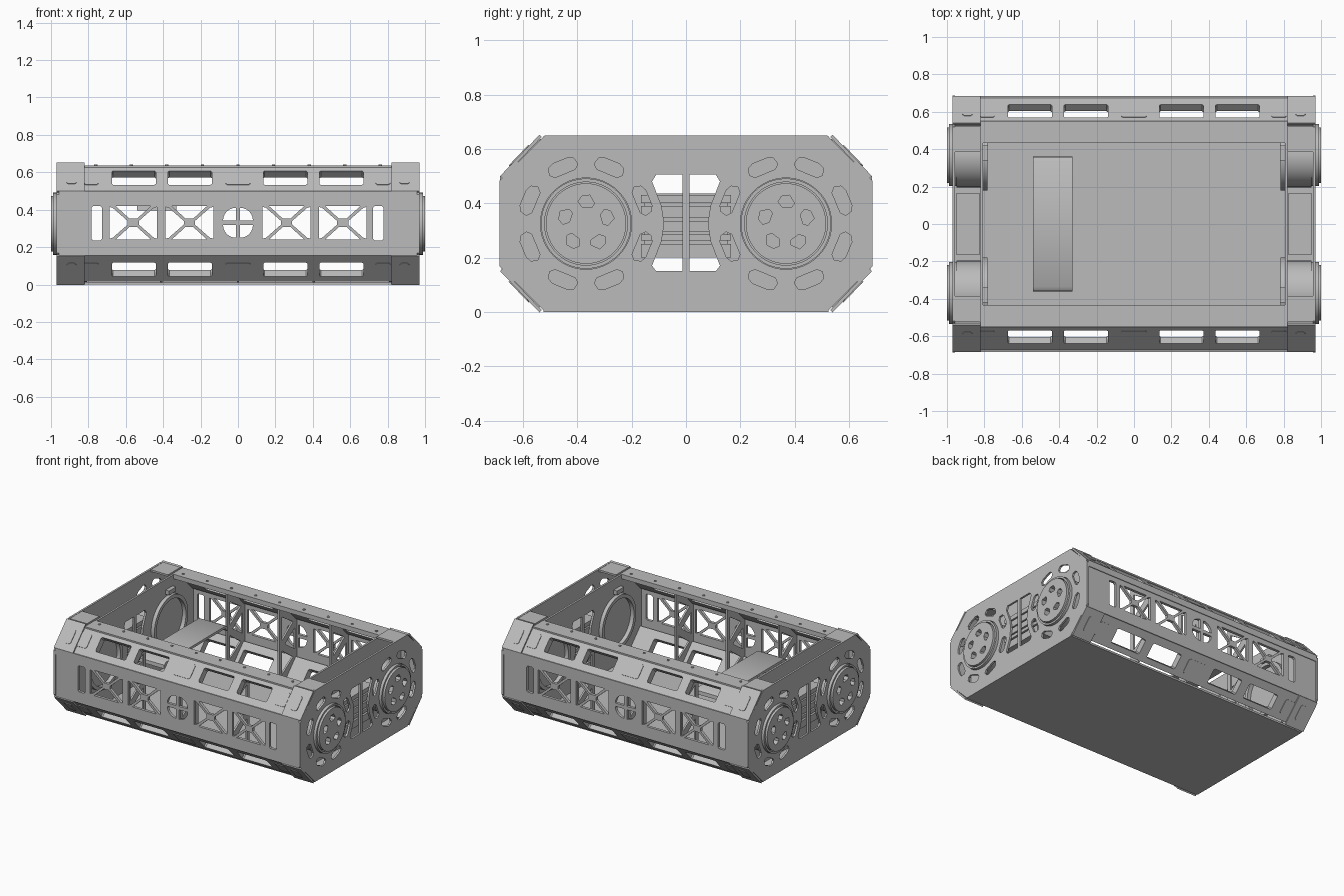
import bpy, bmesh, math
from mathutils import Matrix, Vector

if "Cube" in bpy.data.objects:
    bpy.data.objects.remove(bpy.data.objects["Cube"])

grey = bpy.data.materials.new("light_grey_metal")
grey.use_nodes = True
grey.diffuse_color = (0.5, 0.5, 0.5, 1)
grey.node_tree.nodes["Principled BSDF"].inputs["Base Color"].default_value = (0.5, 0.5, 0.5, 1)

X, Y, Z = Vector((1, 0, 0)), Vector((0, 1, 0)), Vector((0, 0, 1))
MID = 0.325          # middle height
AXLE = 0.368         # wheel distance from the middle
SIDES = (-1, 1)


def add(name, mesh):
    ob = bpy.data.objects.new(name, mesh)
    bpy.context.collection.objects.link(ob)
    mesh.materials.clear()
    mesh.materials.append(grey)
    return ob


def plate(name, outline, holes, thick, origin, u, v):
    """Flat sheet with cut-outs, drawn in the u/v plane and centred on it."""
    curve = bpy.data.curves.new(name, 'CURVE')
    curve.dimensions, curve.fill_mode = '2D', 'BOTH'
    curve.extrude = thick / 2
    for loop in [outline] + holes:
        spline = curve.splines.new('POLY')
        spline.points.add(len(loop) - 1)
        for p, (a, b) in zip(spline.points, loop):
            p.co = (a, b, 0, 1)
        spline.use_cyclic_u = True
    temp = bpy.data.objects.new("temp", curve)
    bpy.context.collection.objects.link(temp)
    graph = bpy.context.evaluated_depsgraph_get()
    mesh = bpy.data.meshes.new_from_object(temp.evaluated_get(graph))
    bpy.data.objects.remove(temp)
    frame = Matrix((u, v, u.cross(v))).transposed().to_4x4()
    mesh.transform(Matrix.Translation(origin) @ frame)
    bm = bmesh.new()
    bm.from_mesh(mesh)
    bmesh.ops.remove_doubles(bm, verts=bm.verts, dist=0.0001)
    bmesh.ops.recalc_face_normals(bm, faces=bm.faces)
    for f in bm.faces:
        f.smooth = False
    bm.to_mesh(mesh)
    bm.free()
    return add(name, mesh)


def box(name, x0, x1, y0, y1, z0, z1):
    return plate(name, rect(x0, x1, y0, y1), [], z1 - z0, Z * (z0 + z1) / 2, X, Y)


def rect(a0, a1, b0, b1):
    return [(a0, b0), (a1, b0), (a1, b1), (a0, b1)]


def ring(r, n, cx=0.0, cy=0.0, turn=0.0):
    return [(cx + r * math.cos(turn + math.tau * i / n),
             cy + r * math.sin(turn + math.tau * i / n)) for i in range(n)]


def clipped(a0, a1, b0, b1, c):
    """Rectangle with clipped corners."""
    return [(a0 + c, b0), (a1 - c, b0), (a1, b0 + c), (a1, b1 - c),
            (a1 - c, b1), (a0 + c, b1), (a0, b1 - c), (a0, b0 + c)]


def polar(loop, cx, cy, angle):
    c, s = math.cos(angle), math.sin(angle)
    return [(cx + a * c - b * s, cy + a * s + b * c) for a, b in loop]


def flip(loop):
    return [(-a, b) for a, b in loop]


def smooth(ob):
    bpy.ops.object.select_all(action='DESELECT')
    ob.select_set(True)
    bpy.context.view_layer.objects.active = ob
    bpy.ops.object.shade_smooth_by_angle(angle=math.radians(35))


# End plates, outer and inner, with spoked wheel cut-outs
octagon = clipped(-0.687, 0.687, 0, 0.65, 0.168)
window = [(0.012, 0.15), (0.11, 0.15), (0.125, 0.17), (0.09, 0.26), (0.08, MID),
          (0.09, 0.39), (0.125, 0.48), (0.11, 0.505), (0.012, 0.505)]
windows = [window, flip(window)]
slot = [(0.2, -0.04), (0.215, -0.056), (0.24, -0.05), (0.25, -0.03),
        (0.25, 0.03), (0.24, 0.05), (0.215, 0.056), (0.2, 0.04)]
slots = [polar(slot, s * AXLE, MID, math.tau * (k + 0.5) / 8)
         for s in SIDES for k in range(8)]
wheel_holes = [ring(0.168, 48, s * AXLE, MID) for s in SIDES]
inner_outline = clipped(-0.655, 0.655, 0.012, 0.635, 0.155)

spoke_hole = [(0.06, -0.02), (0.075, -0.03), (0.105, -0.012),
              (0.1, 0.018), (0.08, 0.03), (0.06, 0.015)]

for e in SIDES:
    side = "left" if e > 0 else "right"
    plate(f"{side}_end_plate", octagon, windows + slots + wheel_holes, 0.014, X * e * 0.963, Y, Z)
    plate(f"{side}_inner_plate", inner_outline, windows + wheel_holes, 0.014, X * e * 0.815, Y, Z)

    # Ribbed block between the two wheels
    lo, hi = sorted((e * 0.825, e * 0.95))
    for z0, z1 in ((0.2, 0.25), (0.262, 0.285), (0.295, 0.335), (0.345, 0.39), (0.4, 0.43)):
        box(f"{side}_centre_bar", lo, hi, -0.165, 0.165, z0, z1)
    lo, hi = sorted((e * 0.845, e * 0.93))
    box(f"{side}_centre_core", lo, hi, -0.155, 0.155, 0.205, 0.425)

    for s in SIDES:
        tag = f"{'back' if s > 0 else 'front'}_{side}"
        hub = Vector((0, s * AXLE, MID))
        # Wheel drum, rim and spoked hub
        smooth(plate(f"{tag}_wheel_drum", ring(0.172, 48), [], 0.14, hub + X * e * 0.88, Y, Z))
        smooth(plate(f"{tag}_wheel_rim", ring(0.166, 48), [ring(0.153, 48)], 0.04,
                     hub + X * e * 0.968, Y, Z))
        holes = [polar(spoke_hole, 0, 0, math.tau * k / 5 + 0.3) for k in range(5)]
        smooth(plate(f"{tag}_wheel_hub", ring(0.148, 48), holes, 0.045,
                     hub + X * e * 0.9775, Y, Z))
        plate(f"{tag}_hub_boss", ring(0.036, 5, turn=0.3), [], 0.008, hub + X * e * 0.996, Y, Z)
        smooth(plate(f"{tag}_bearing_ring", ring(0.19, 48), [ring(0.165, 48)], 0.03,
                     hub + X * e * 0.797, Y, Z))
        # Flat cap of the corner bracket
        lo, hi = sorted((e * 0.82, e * 0.968))
        a, b = sorted((s * 0.385, s * 0.525))
        box(f"{tag}_corner_cap", lo, hi, a, b, 0.635, 0.648)
        # Small angle bracket inside the corner
        lo, hi = sorted((e * 0.78, e * 0.81))
        a, b = sorted((s * 0.34, s * 0.42))
        box(f"{tag}_angle_bracket", lo, hi, a, b, 0.53, 0.56)


# Cross-braced cut-outs of the long side walls
def brace(cx):
    top = [(-0.095, 0.42), (0.095, 0.42), (0.02, 0.352), (-0.02, 0.352)]
    flank = [(-0.128, 0.245), (-0.11, 0.25), (-0.03, 0.32), (-0.03, 0.34),
             (-0.11, 0.41), (-0.128, 0.415)]
    low = [(a, 0.66 - b) for a, b in top]
    return [[(cx + a, b) for a, b in loop] for loop in (top, low, flank, flip(flank))]


def quarter(start):
    arc = ring(0.068, 24)[:7]
    return polar([(0, 0)] + arc, 0.012 * (1 if start in (0, 3) else -1),
                 0.33 + 0.012 * (1 if start < 2 else -1), start * math.pi / 2)


wall_holes = [quarter(k) for k in range(4)]
for cx in (-0.56, -0.26, 0.26, 0.56):
    wall_holes += brace(cx)
for cx in (-0.755, 0.75):
    wall_holes.append(clipped(cx - 0.027, cx + 0.027, 0.235, 0.42, 0.008))

rail_windows = [clipped(cx - 0.118, cx + 0.118, 0.055, 0.158, 0.008)
                for cx in (-0.557, -0.257, 0.253, 0.553)]
rib_outline = [(0.455, 0.012), (0.53, 0.012), (0.655, 0.16),
               (0.655, 0.49), (0.53, 0.625), (0.455, 0.625)]
rib_holes = [[(0.485, 0.12), (0.61, 0.2), (0.485, 0.29)],
             [(0.485, 0.53), (0.485, 0.36), (0.61, 0.45)],
             [(0.63, 0.25), (0.63, 0.4), (0.52, MID)]]


def chamfer(name, s, t, outline, holes, thick, lift):
    """Sheet lying on one of the four sloping edges; t is up or down."""
    out = Vector((0, s * 0.142, t * 0.135)).normalized()
    up = Vector((0, -s * 0.135, t * 0.142)).normalized()
    base = Vector((0, s * 0.677, MID + t * 0.168))
    plate(name, outline, holes, thick, base + out * (lift - thick / 2), X, up)


for s in SIDES:
    end = "back" if s > 0 else "front"
    plate(f"{end}_wall", rect(-0.958, 0.958, 0.155, 0.497), wall_holes, 0.02, Y * s * 0.67, X, Z)
    # Shallow fold strip above the braced openings
    plate(f"{end}_wall_fold", rect(-0.958, 0.958, 0.455, 0.5), [], 0.006, Y * s * 0.682, X, Z)
    for t in SIDES:
        level = "upper" if t > 0 else "lower"
        chamfer(f"{end}_{level}_rail", s, t, rect(-0.958, 0.958, 0, 0.196), rail_windows, 0.05, 0)
        for cx in (-0.785, 0, 0.775):
            w = 0.068 if cx == 0 else 0.04
            chamfer(f"{end}_{level}_rail_panel", s, t,
                    clipped(cx - w, cx + w, 0.055, 0.158, 0.01), [], 0.006, 0.004)
        for e in SIDES:
            lo, hi = sorted((e * 0.82, e * 0.97))
            chamfer(f"{end}_{level}_corner_cover", s, t, rect(lo, hi, 0, 0.21), [], 0.012, 0.01)
            chamfer(f"{end}_{level}_corner_panel", s, t,
                    clipped(e * 0.89 - 0.026, e * 0.89 + 0.026, 0.05, 0.155, 0.01), [], 0.006, 0.014)
    # Top flange with screws, and its edge lip
    a, b = sorted((s * 0.432, s * 0.55))
    box(f"{end}_flange", -0.82, 0.82, a, b, 0.625, 0.637)
    a, b = sorted((s * 0.432, s * 0.442))
    box(f"{end}_flange_lip", -0.808, 0.808, a, b, 0.605, 0.625)
    for k in range(9):
        plate(f"{end}_screw", ring(0.009, 8), [], 0.006,
              Vector((0.19 * (k - 4), s * 0.47, 0.639)), X, Y)
    # Upright ribs inside the wall
    for x in (-0.41, 0, 0.405):
        plate(f"{end}_rib", rib_outline, rib_holes, 0.012, X * x, Y * s, Z)

# Floor
box("floor", -0.965, 0.965, -0.525, 0.525, 0, 0.014)

# Raised shelf with rounded ends
shelf = [(-0.36, 0.395), (-0.357, 0.42), (-0.335, 0.435), (0.335, 0.435), (0.357, 0.42),
         (0.36, 0.395), (0.345, 0.395), (0.33, 0.418), (-0.33, 0.418), (-0.345, 0.395)]
smooth(plate("shelf", shelf, [], 0.21, X * -0.435, Y, Z))
